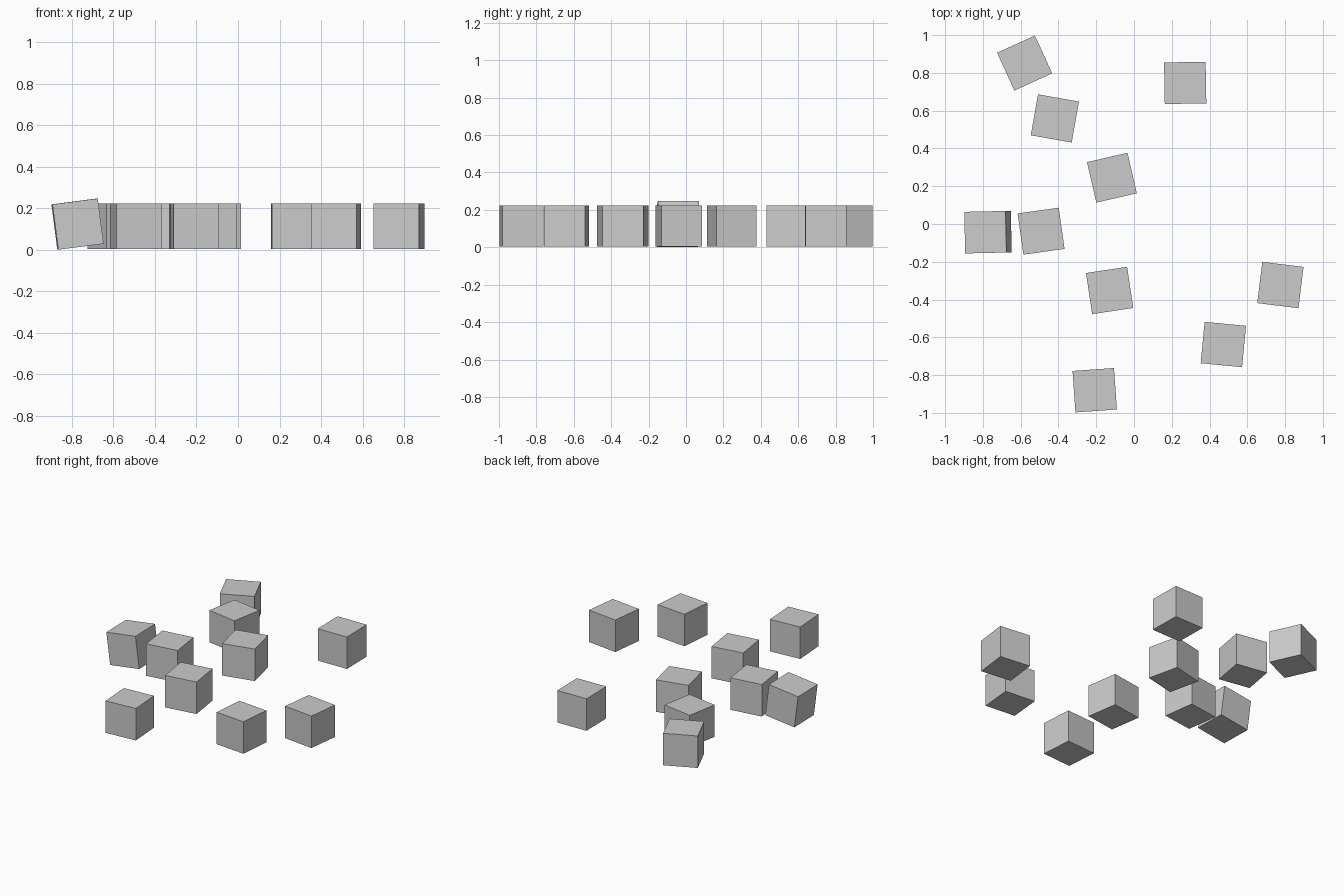
import bpy
from math import radians

if "Cube" in bpy.data.objects:
    bpy.data.objects.remove(bpy.data.objects["Cube"])

SIZE = 0.22
FLAT_Z = 0.114

# Scattered cubes lying flat: x, y, yaw in degrees
FLAT = [
    (-0.579, 0.852, 24.5),
    (-0.419, 0.559, -10),
    (-0.117, 0.245, 13),
    (0.271, 0.747, 1),
    (-0.492, -0.038, 8),
    (-0.129, -0.352, 8.5),
    (0.775, -0.323, -7),
    (0.473, -0.638, -5.5),
    (-0.208, -0.880, 4),
]


def cube(name, location, yaw, tilt=0.0):
    bpy.ops.mesh.primitive_cube_add(
        size=SIZE, location=location,
        rotation=(0, radians(tilt), radians(yaw)))
    bpy.context.object.name = name


for i, (x, y, yaw) in enumerate(FLAT, 1):
    cube(f"flat_cube_{i}", (x, y, FLAT_Z), yaw)

# One cube tipped up on its edge
cube("tilted_cube", (-0.773, -0.043, 0.124), 1.3, -7.4)
